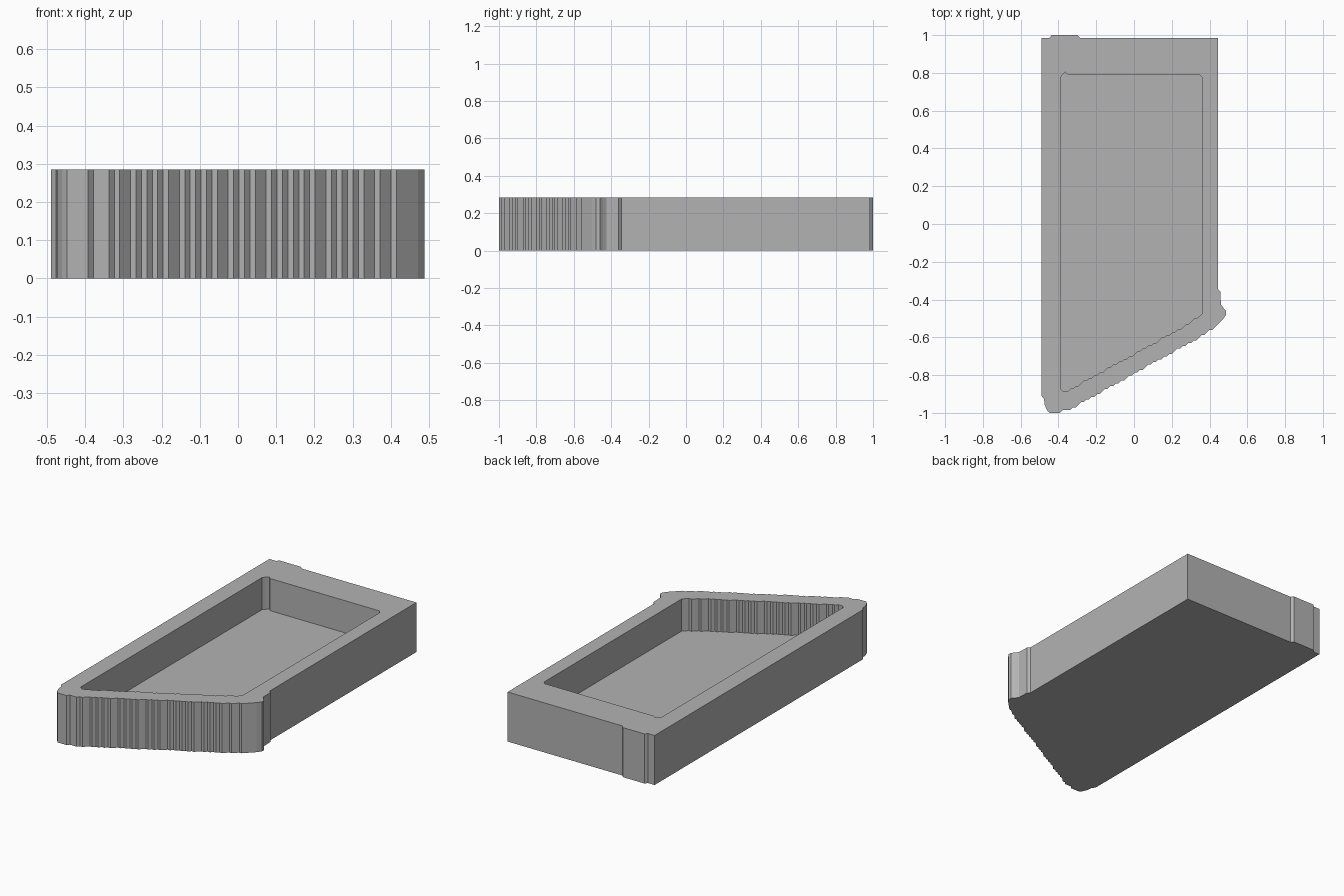
import bpy
import bmesh

cube = bpy.data.objects.get("Cube")
if cube:
    bpy.data.objects.remove(cube, do_unlink=True)

HEIGHT = 0.285
FLOOR = 0.10
STEP = 0.0142

grey = bpy.data.materials.new("plain_grey")
grey.use_nodes = True
colour = (0.45, 0.45, 0.45, 1)
grey.diffuse_color = colour
grey.node_tree.nodes["Principled BSDF"].inputs["Base Color"].default_value = colour


def staircase(start, rises):
    """Short flat treads, each followed by a diagonal of the given step count."""
    x, y = start
    points = [(x, y)]
    for rise in rises:
        x, y = x + rise * STEP, y + rise * STEP
        points.append((x, y))
        x += STEP
        points.append((x, y))
    return points


def prism(name, outline, bottom, top):
    """Upright prism over a closed outline."""
    bm = bmesh.new()
    base = bm.faces.new([bm.verts.new((x, y, bottom)) for x, y in outline])
    result = bmesh.ops.extrude_face_region(bm, geom=[base])
    moved = [v for v in result["geom"] if isinstance(v, bmesh.types.BMVert)]
    bmesh.ops.translate(bm, verts=moved, vec=(0, 0, top - bottom))
    bmesh.ops.recalc_face_normals(bm, faces=bm.faces)
    mesh = bpy.data.meshes.new(name)
    bm.to_mesh(mesh)
    bm.free()
    mesh.materials.append(grey)
    obj = bpy.data.objects.new(name, mesh)
    bpy.context.collection.objects.link(obj)
    return obj


# Outer outline: stepped slanted front, notched corners, small bump at the back
outer_rises = [int(c) for c in "121112111211211112111224"]
outer = [(-0.49, 0.985), (-0.49, -0.91), (-0.476, -0.925), (-0.474, -0.955),
         (-0.461, -0.985), (-0.447, -1.0), (-0.392, -1.0), (-0.378, -0.986)]
outer += staircase((-0.338, -0.986), outer_rises)[:-1]
outer += [(0.488, -0.48), (0.488, -0.46), (0.474, -0.445), (0.46, -0.425),
          (0.458, -0.36), (0.445, -0.345), (0.445, 0.985), (-0.285, 0.985),
          (-0.299, 1.0), (-0.435, 1.0), (-0.449, 0.985)]

# Recess outline: same stepped front, clipped corners
inner_rises = [int(c) for c in "112111211112111211122"]
inner = [(-0.39, 0.775), (-0.39, -0.87), (-0.376, -0.885)]
inner += staircase((-0.35, -0.885), inner_rises)
inner += [(0.346, -0.488), (0.36, -0.474), (0.36, 0.776), (0.346, 0.79),
          (-0.35, 0.79), (-0.364, 0.804), (-0.378, 0.79)]

# Tray body with the recess cut out
tray = prism("tray", outer, 0, HEIGHT)
cutter = prism("recess_cutter", inner, FLOOR, HEIGHT + 0.1)
cutter.hide_render = True
cut = tray.modifiers.new("recess", 'BOOLEAN')
cut.operation = 'DIFFERENCE'
cut.solver = 'EXACT'
cut.object = cutter
bpy.context.view_layer.objects.active = tray
bpy.ops.object.modifier_apply(modifier=cut.name)
bpy.data.objects.remove(cutter, do_unlink=True)
